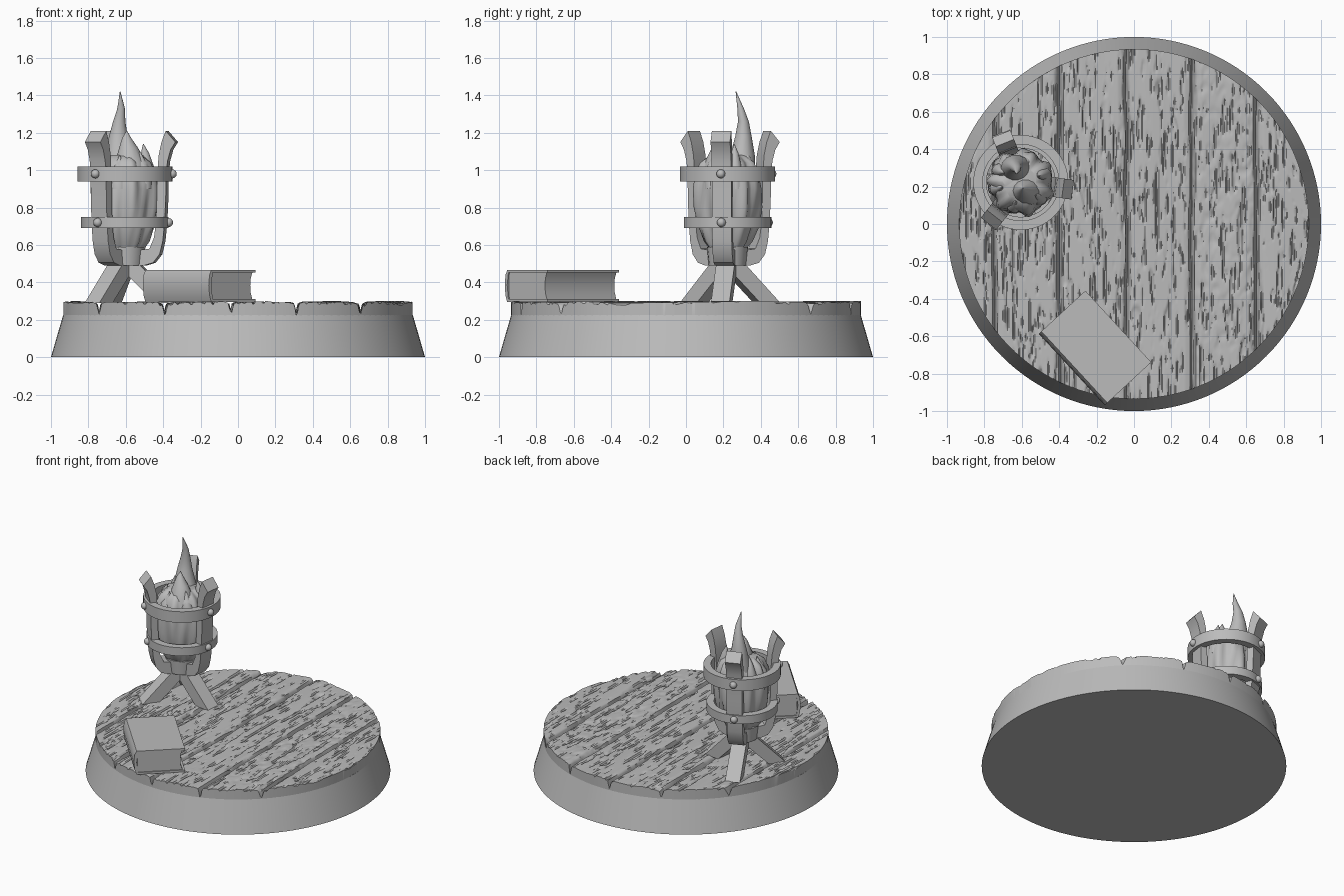
import bpy, bmesh, math
from math import sin, cos, pi, radians, sqrt
from mathutils import Vector, Matrix, noise

cube = bpy.data.objects.get("Cube")
if cube:
    bpy.data.objects.remove(cube, do_unlink=True)

grey = bpy.data.materials.new("plain grey")
grey.use_nodes = True
GREY = (0.5, 0.5, 0.5, 1)
grey.diffuse_color = GREY
grey.node_tree.nodes["Principled BSDF"].inputs["Base Color"].default_value = GREY

CENTRE = Vector((-0.605, 0.222, 0))
ARMS = [radians(a) for a in (-8, 112, 232)]


def finish(name, bm, matrix=None, smooth=35):
    if matrix:
        bm.transform(matrix)
    bmesh.ops.recalc_face_normals(bm, faces=bm.faces)
    mesh = bpy.data.meshes.new(name)
    bm.to_mesh(mesh)
    bm.free()
    mesh.materials.append(grey)
    ob = bpy.data.objects.new(name, mesh)
    bpy.context.collection.objects.link(ob)
    if smooth:
        bpy.ops.object.select_all(action='DESELECT')
        ob.select_set(True)
        bpy.context.view_layer.objects.active = ob
        bpy.ops.object.shade_smooth_by_angle(angle=radians(smooth))
    return ob


def loft(rings, closed=False):
    """Skin equal rings of points; cap the ends unless the loop closes."""
    bm = bmesh.new()
    rows = [[bm.verts.new(p) for p in ring] for ring in rings]
    n = len(rows[0])
    pairs = list(zip(rows, rows[1:])) + ([(rows[-1], rows[0])] if closed else [])
    for a, b in pairs:
        for i in range(n):
            j = (i + 1) % n
            bm.faces.new((a[i], a[j], b[j], b[i]))
    if not closed:
        bm.faces.new(rows[0])
        bm.faces.new(rows[-1])
    return bm


def lathe(profile, segments, closed=False):
    turn = [2 * pi * i / segments for i in range(segments)]
    return loft([[(r * cos(t), r * sin(t), z) for t in turn] for r, z in profile], closed)


def slab(profile, width):
    """Extrude an x-z outline symmetrically along y."""
    return loft([[(x, y, z) for x, z in profile] for y in (-width / 2, width / 2)])


def placed(angle):
    return Matrix.Translation(CENTRE) @ Matrix.Rotation(angle, 4, 'Z')


# Sloping round base
finish("base", lathe([(1, 0), (0.935, 0.225)], 128))

# Weathered plank floor
SEAMS = (-0.74, -0.39, -0.04, 0.31, 0.655)
R = 0.935


def floor_height(x, y):
    z = 0.295 + 0.008 * noise.noise(Vector((x * 7, y * 1.5, 0)))
    plank = sum(x > s for s in SEAMS)
    grain = noise.noise(Vector((x * 45, y * 5, plank * 3.7)))
    fine = noise.noise(Vector((x * 80, y * 9, 9 + plank)))
    z -= 0.011 * min(1, max(0, (grain - 0.28) * 8))
    z -= 0.006 * min(1, max(0, (fine - 0.3) * 8))
    if plank == 4:
        z -= 0.008 * max(0, noise.noise(Vector((x * 25, y * 16, 4))))
    for s in SEAMS:
        d = abs(x - s - 0.016 * noise.noise(Vector((s * 9, y * 3, 2))))
        z -= 0.012 * max(0, 1 - d / 0.04) + 0.055 * max(0, 1 - d / 0.014)
    return z


bm = bmesh.new()
NX, NY = 300, 130
grid = []
for i in range(NX + 1):
    x = -R * cos(pi * (0.02 + 0.96 * i / NX)) if i < 12 or i > NX - 12 else None
    if x is None:
        edge = R * cos(pi * (0.02 + 0.96 * 11 / NX))
        x = -edge + 2 * edge * (i - 11) / (NX - 22)
    half = sqrt(R * R - x * x)
    ys = [half * (2 * j / NY - 1) for j in range(NY + 1)]
    grid.append([bm.verts.new((x, y, floor_height(x, y))) for y in ys])
for a, b in zip(grid, grid[1:]):
    for j in range(NY):
        bm.faces.new((a[j], b[j], b[j + 1], a[j + 1]))
rim = [e for e in bm.edges if e.is_boundary]
skirt = bmesh.ops.extrude_edge_only(bm, edges=rim)["geom"]
for v in skirt:
    if isinstance(v, bmesh.types.BMVert):
        v.co.z = 0.2
finish("plank_floor", bm, smooth=40)

# Brazier hoops and hub
for name, r, low, high in (("upper_hoop", 0.254, 0.94, 1.02), ("lower_hoop", 0.234, 0.69, 0.75)):
    section = [(r, low), (r, high), (r - 0.05, high), (r - 0.05, low)]
    finish(name, lathe(section, 64, True), placed(0))
finish("hub", lathe([(0.1, 0.49), (0.11, 0.59)], 24), placed(0))

# Three straps, legs and pairs of rivets
STRAP = [(0, 0.49), (0.11, 0.49), (0.16, 0.505), (0.195, 0.55), (0.212, 0.62), (0.222, 0.72),
         (0.228, 0.85), (0.23, 0.98), (0.238, 1.05), (0.255, 1.11), (0.28, 1.15),
         (0.228, 1.21), (0.205, 1.15), (0.19, 1.08), (0.182, 0.98), (0.18, 0.85),
         (0.175, 0.72), (0.165, 0.64), (0.14, 0.58), (0, 0.56)]
LEG = [(0, 0.52), (0.08, 0.5), (0.285, 0.29), (0.17, 0.29), (0, 0.46)]
for n, angle in enumerate(ARMS, 1):
    finish(f"strap_{n}", slab(STRAP, 0.105), placed(angle), 25)
    finish(f"leg_{n}", slab(LEG, 0.1), placed(angle), 0)
    for level, r, z in (("upper", 0.256, 0.98), ("lower", 0.236, 0.72)):
        bm = bmesh.new()
        bmesh.ops.create_uvsphere(bm, u_segments=16, v_segments=8, radius=0.024)
        finish(f"{level}_rivet_{n}", bm, placed(angle) @ Matrix.Translation((r, 0, z)))


# Fluted, twisting flame body
def flame_ring(r, z, segments=60):
    ring = []
    for i in range(segments):
        t = 2 * pi * i / segments
        flute = 1 + 0.07 * sin(7 * t + 5 * z) + 0.04 * sin(13 * t - 7 * z)
        ring.append((r * flute * cos(t), r * flute * sin(t), z))
    return ring


BODY = [(0.09, 0.57), (0.125, 0.62), (0.155, 0.7), (0.17, 0.8), (0.172, 0.9),
        (0.162, 0.98), (0.14, 1.04), (0.09, 1.08)]
finish("flame_body", loft([flame_ring(r, z) for r, z in BODY]), placed(0), 50)


# Tapering flame tongues, each given as (x, y, z, radius) steps
def tongue(name, steps, segments=14):
    rings = []
    for x, y, z, r in steps:
        turn = [2 * pi * i / segments for i in range(segments)]
        rings.append([(x + r * cos(t), y + r * sin(t) * 0.9, z) for t in turn])
    finish(name, loft(rings), placed(0), 50)


tongue("tall_tongue", [(-0.02, 0.06, 0.95, 0.1), (-0.03, 0.08, 1.08, 0.075), (-0.035, 0.085, 1.18, 0.05),
                       (-0.03, 0.085, 1.26, 0.033), (-0.02, 0.07, 1.33, 0.02), (-0.025, 0.045, 1.42, 0.002)])
tongue("front_tongue", [(0.03, -0.05, 0.95, 0.1), (0.03, -0.05, 1.04, 0.083), (0.02, -0.04, 1.12, 0.05),
                        (0.01, -0.035, 1.17, 0.025), (0.01, -0.03, 1.21, 0.002)])
for n, (angle, top) in enumerate(((20, 1.14), (75, 1.1), (150, 1.12), (195, 1.09), (255, 1.08), (320, 1.1)), 1):
    cx, cy = cos(radians(angle)), sin(radians(angle))
    path = ((0.125, 0.9, 0.05), (0.13, 1.0, 0.04), (0.115, top - 0.05, 0.022), (0.105, top, 0.002))
    tongue(f"small_tongue_{n}", [(cx * d, cy * d, z, r) for d, z, r in path])

# Closed book lying on the floor, spine towards the front left
book = Matrix.Translation((-0.205, -0.66, 0)) @ Matrix.Rotation(radians(42.7), 4, 'Z')
COVER = [(0.165, 0.465), (-0.155, 0.465), (-0.168, 0.44), (-0.174, 0.385), (-0.168, 0.33), (-0.155, 0.295),
         (0.165, 0.295), (0.165, 0.31), (-0.145, 0.31), (-0.155, 0.385), (-0.145, 0.452), (0.165, 0.452)]
finish("book_cover", slab(COVER, 0.52), book, 25)
PAGES = [(-0.15, 0.31), (0.15, 0.31), (0.138, 0.345), (0.135, 0.385), (0.138, 0.42), (0.15, 0.452), (-0.15, 0.452)]
finish("book_pages", slab(PAGES, 0.505), book, 25)
